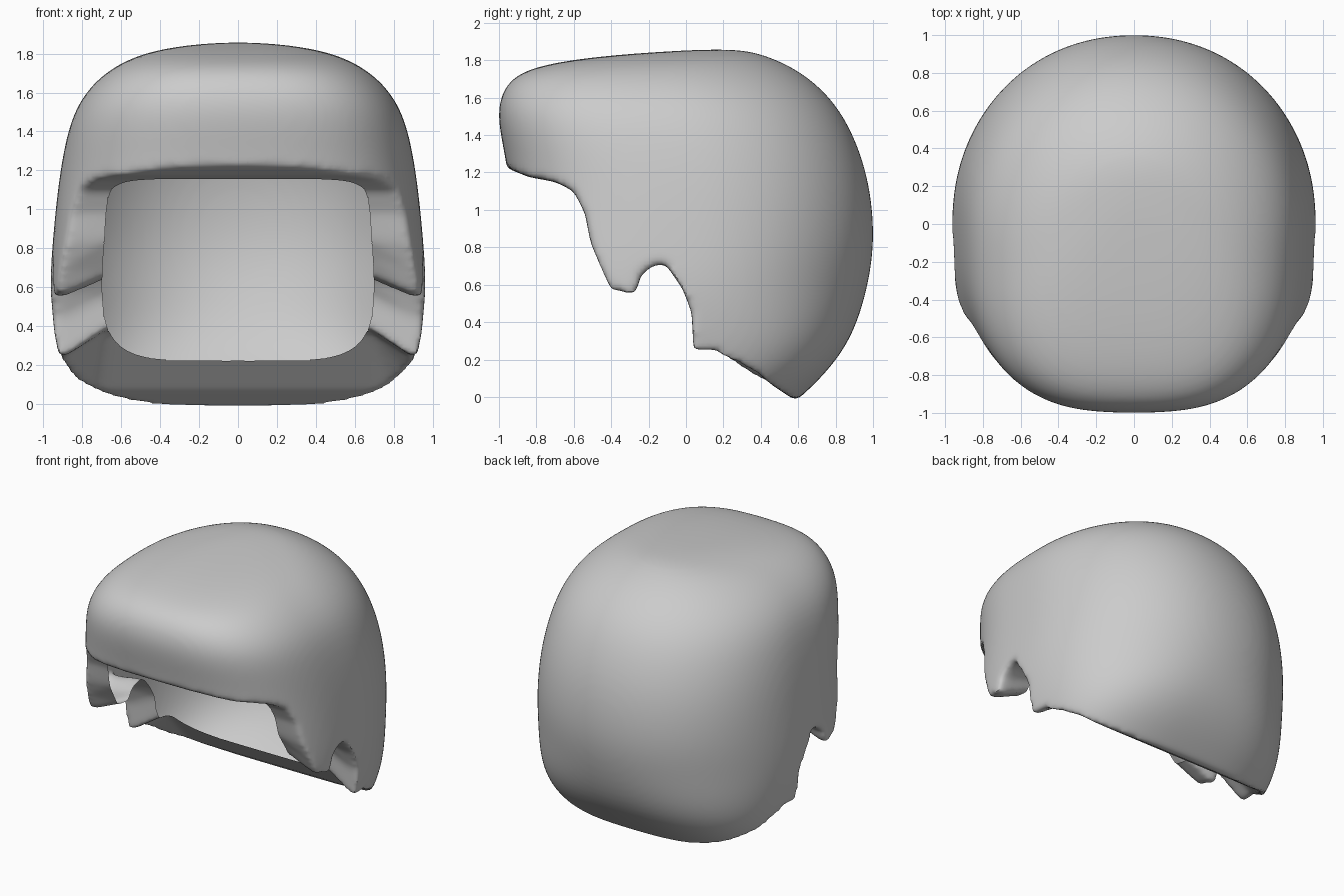
import bpy, bmesh, math

if "Cube" in bpy.data.objects:
    bpy.data.objects.remove(bpy.data.objects["Cube"])

grey = bpy.data.materials.new("soft_grey")
grey.use_nodes = True
COLOUR = (0.6, 0.6, 0.6, 1)
grey.diffuse_color = COLOUR
grey.node_tree.nodes["Principled BSDF"].inputs["Base Color"].default_value = COLOUR


def spow(v, p):
    return math.copysign(abs(v) ** p, v)


def finish(name, bm, helper=False):
    bmesh.ops.recalc_face_normals(bm, faces=bm.faces)
    mesh = bpy.data.meshes.new(name)
    bm.to_mesh(mesh)
    bm.free()
    ob = bpy.data.objects.new(name, mesh)
    bpy.context.collection.objects.link(ob)
    mesh.materials.append(grey)
    ob.hide_render = helper
    if helper:
        ob.display_type = 'WIRE'
    return ob


def loft(bm, rings):
    loops = [[bm.verts.new(p) for p in ring] for ring in rings]
    n = len(loops[0])
    for a, b in zip(loops, loops[1:]):
        for i in range(n):
            j = (i + 1) % n
            bm.faces.new((a[i], a[j], b[j], b[i]))
    bm.faces.new(loops[0])
    bm.faces.new(loops[-1])


def cut(target, cutter):
    m = target.modifiers.new("cut", 'BOOLEAN')
    m.operation, m.solver, m.object = 'DIFFERENCE', 'EXACT', cutter


# Outer volume: horizontal rounded slices (height, half width, front y, back y)
slices = [
    (-.06, .79, -.7, .55), (0, .83, -.75, .615), (.13, .9, -.88, .755),
    (.32, .948, -.95, .895), (.58, .972, -.97, .975), (.82, .957, -.96, 1.012),
    (1.08, .932, -.94, .995), (1.3, .9, -.97, .94), (1.5, .85, -1.015, .85),
    (1.65, .75, -.985, .73), (1.76, .6, -.87, .58), (1.82, .42, -.5, .44),
    (1.848, .22, -.1, .34), (1.857, .06, .1, .24)]


def slice_ring(z, w, front, back, n=40):
    mid, half = (front + back) / 2, (back - front) / 2
    back_power = 2.1 + .7 * min(1, max(0, (.5 - z) / .4))
    ring = []
    for i in range(n):
        a = 2 * math.pi * i / n
        p = 2 / (back_power if math.sin(a) > 0 else 2.8)
        ring.append((w * spow(math.cos(a), p), mid + half * spow(math.sin(a), p), z))
    return ring


bm = bmesh.new()
loft(bm, [slice_ring(*s) for s in slices])
hair = finish("hair_cap", bm)
hair.modifiers.new("round", 'SUBSURF').levels = 2

# Face and ear opening: side outline (y, z, rise of the inner edge)
outline = [
    (-1.3, 1.25, 0), (-.95, 1.22, 0), (-.84, 1.175, 0), (-.7, 1.15, 0),
    (-.6, 1.1, 0), (-.54, .98, 0), (-.51, .82, .02), (-.46, .7, .06),
    (-.4, .57, .09), (-.27, .55, .09), (-.24, .65, .06), (-.18, .7, .03),
    (-.11, .71, .03), (-.02, .58, .06), (.03, .45, .1), (.04, .245, .14),
    (.16, .245, .13), (.45, .05, .02), (.6, -.03, 0), (.7, -.09, 0),
    (.7, -.4, 0), (-1.3, -.4, 0)]
bm = bmesh.new()
sections = [(-1.2, 0), (-.89, 0), (-.68, 1), (.68, 1), (.89, 0), (1.2, 0)]
loft(bm, [[(x, y, z + k * rise) for y, z, rise in outline] for x, k in sections])
opening = finish("opening_cutter", bm, True)
cut(hair, opening)

# Soften the rims before hollowing
remesh = hair.modifiers.new("even_mesh", 'REMESH')
remesh.mode, remesh.voxel_size = 'VOXEL', .02
soften = hair.modifiers.new("soften", 'SMOOTH')
soften.factor, soften.iterations = .5, 10

# Head hollow: a rounded box that trims the inner edge of the rim
POWER = 5
CENTRE, HALF = (0, -.12, .87), (.7, .62, .67)


def box_radius(co):
    return sum(abs(c) ** POWER for c in co) ** (1 / POWER)


bm = bmesh.new()
bmesh.ops.create_uvsphere(bm, u_segments=128, v_segments=96, radius=1)
for v in bm.verts:
    d = box_radius(v.co)
    v.co = [m + h * c / d for c, m, h in zip(v.co, CENTRE, HALF)]
hollow = finish("hollow_cutter", bm, True)
cut(hair, hollow)

bpy.ops.object.select_all(action='DESELECT')
hair.select_set(True)
bpy.context.view_layer.objects.active = hair
for m in list(hair.modifiers):
    bpy.ops.object.modifier_apply(modifier=m.name)
for cutter in (hollow, opening):
    bpy.data.objects.remove(cutter)

# Leave a thin shell with a turned-in rim: drop the walls of the hollow
bm = bmesh.new()
bm.from_mesh(hair.data)
on_wall = {v for v in bm.verts if abs(
    box_radius([(c - m) / h for c, m, h in zip(v.co, CENTRE, HALF)]) - 1) < .006}
walls = [f for f in bm.faces if all(v in on_wall for v in f.verts)]
bmesh.ops.delete(bm, geom=walls, context='FACES')
bm.to_mesh(hair.data)
bm.free()
bpy.ops.object.shade_smooth_by_angle(angle=math.radians(40))
